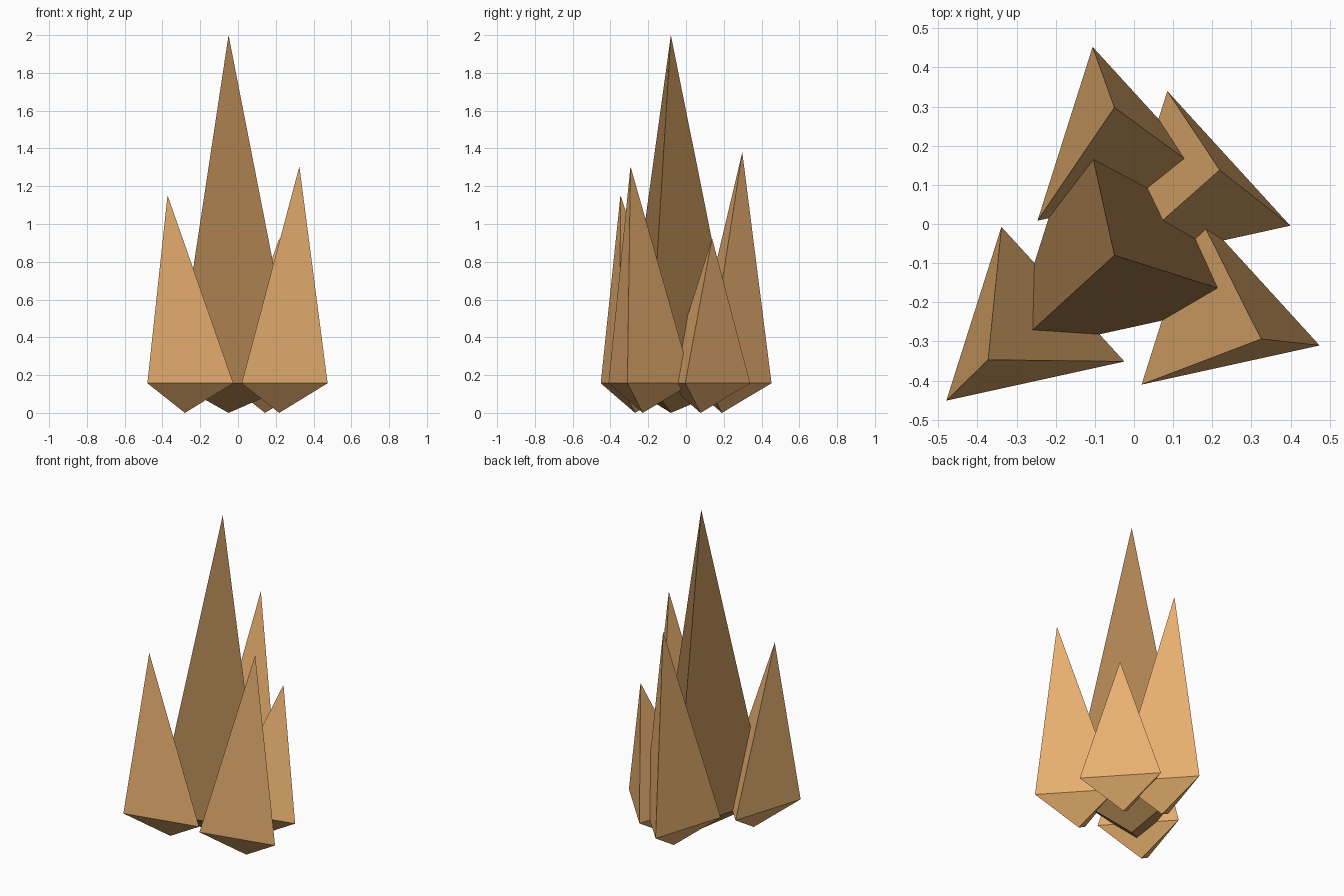
import bpy, bmesh
from math import radians, cos, sin

if "Cube" in bpy.data.objects:
    bpy.data.objects.remove(bpy.data.objects["Cube"])

RING_Z = 0.157      # widest level shared by all shards
TURN = 102.4        # direction of the first corner


def material(name, color):
    m = bpy.data.materials.new(name)
    m.diffuse_color = color
    m.use_nodes = True
    m.node_tree.nodes["Principled BSDF"].inputs["Base Color"].default_value = m.diffuse_color
    return m


light = material("light_tan", (0.80, 0.43, 0.16, 1))
dark = material("dark_tan", (0.42, 0.225, 0.082, 1))


# Three-sided double-pointed shard: bottom tip, triangular ring, leaning apex
def shard(name, centre, radius, apex, mat):
    bm = bmesh.new()
    cx, cy = centre
    tip = bm.verts.new((cx, cy, 0))
    top = bm.verts.new(apex)
    ring = []
    for i in range(3):
        a = radians(TURN + 120 * i)
        ring.append(bm.verts.new((cx + radius * cos(a), cy + radius * sin(a), RING_Z)))
    for i in range(3):
        p, q = ring[i], ring[(i + 1) % 3]
        bm.faces.new((p, q, top))
        bm.faces.new((q, p, tip))
    bmesh.ops.recalc_face_normals(bm, faces=bm.faces)
    mesh = bpy.data.meshes.new(name)
    bm.to_mesh(mesh)
    bm.free()
    mesh.materials.append(mat)
    bpy.context.collection.objects.link(bpy.data.objects.new(name, mesh))


# Large central shard
shard("centre_shard", (-0.05, -0.08), 0.378, (-0.05, -0.08, 2.0), dark)

# Smaller outer shards leaning outward
for name, centre, apex in (
    ("back_left_shard", (-0.048, 0.190), (-0.05, 0.298, 1.38)),
    ("back_right_shard", (0.143, 0.077), (0.219, 0.138, 0.925)),
    ("front_right_shard", (0.218, -0.229), (0.325, -0.294, 1.305)),
    ("front_left_shard", (-0.281, -0.270), (-0.373, -0.347, 1.152)),
):
    shard(name, centre, 0.269, apex, light)
